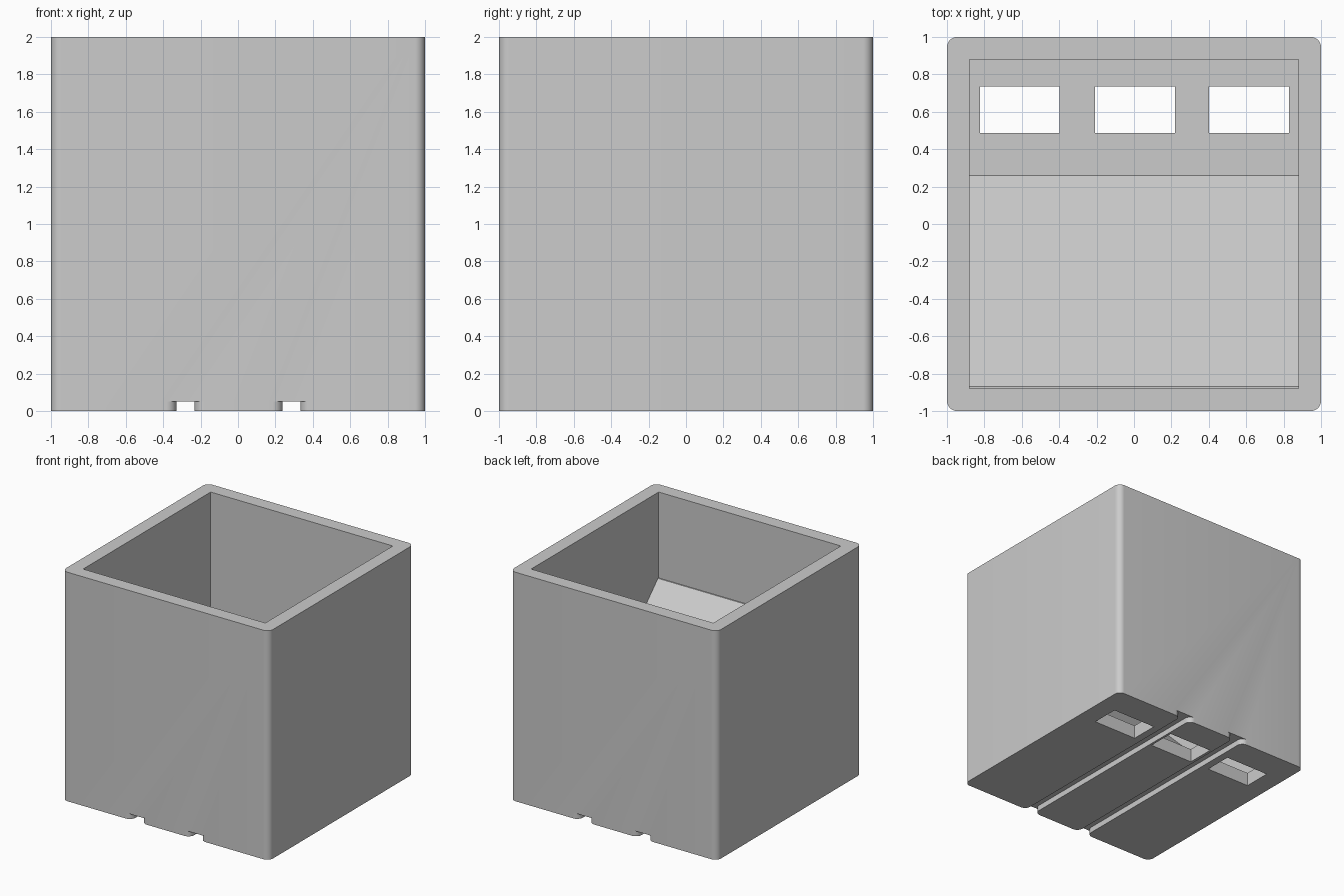
import bpy, bmesh, math
from mathutils import Vector

if "Cube" in bpy.data.objects:
    bpy.data.objects.remove(bpy.data.objects["Cube"], do_unlink=True)

WALL = 0.88      # inner half width
FLOOR = 0.12     # floor thickness
GROOVE = 0.05    # depth of the drainage channels
RADIUS = 0.055   # rounding of upright corners

grey = bpy.data.materials.new("plain grey")
grey.use_nodes = True
grey.diffuse_color = (0.6, 0.6, 0.6, 1)
grey.node_tree.nodes["Principled BSDF"].inputs["Base Color"].default_value = (0.6, 0.6, 0.6, 1)


def prism(name, outline, direction):
    """Extrude a closed outline of 3D points along a direction."""
    bm = bmesh.new()
    face = bm.faces.new([bm.verts.new(p) for p in outline])
    grown = bmesh.ops.extrude_face_region(bm, geom=[face])["geom"]
    moved = [v for v in grown if isinstance(v, bmesh.types.BMVert)]
    bmesh.ops.translate(bm, verts=moved, vec=Vector(direction))
    bmesh.ops.recalc_face_normals(bm, faces=bm.faces)
    mesh = bpy.data.meshes.new(name)
    bm.to_mesh(mesh)
    bm.free()
    mesh.materials.append(grey)
    obj = bpy.data.objects.new(name, mesh)
    bpy.context.collection.objects.link(obj)
    return obj


def arc(cx, cy, r, start, end, steps=10):
    angles = [math.radians(start + (end - start) * i / steps) for i in range(steps + 1)]
    return [(cx + r * math.cos(a), cy + r * math.sin(a)) for a in angles]


def cut(target, cutter):
    bpy.context.view_layer.objects.active = target
    mod = target.modifiers.new(cutter.name, 'BOOLEAN')
    mod.operation = 'DIFFERENCE'
    mod.solver = 'EXACT'
    mod.object = cutter
    bpy.ops.object.modifier_apply(modifier=mod.name)
    bpy.data.objects.remove(cutter, do_unlink=True)


# Outer block with rounded upright corners
c = 1 - RADIUS
block = []
for sx, sy, a in ((1, 1, 0), (-1, 1, 90), (-1, -1, 180), (1, -1, 270)):
    block += arc(sx * c, sy * c, RADIUS, a, a + 90)
planter = prism("planter_box", [(x, y, 0) for x, y in block], (0, 0, 2))

# Cavity: flat floor at the back, 45 degree ramp rising to the front wall
ramp_foot, ramp_top = 0.26, -0.87
side = [(WALL, 2.2), (WALL, FLOOR), (ramp_foot, FLOOR),
        (ramp_top, FLOOR + ramp_foot - ramp_top),
        (-WALL, FLOOR + ramp_foot - ramp_top), (-WALL, 2.2)]
cut(planter, prism("cavity_cutter", [(-WALL, y, z) for y, z in side], (2 * WALL, 0, 0)))

# Three drain slots through the floor
for x in (-0.61, 0.005, 0.615):
    corners = [(x - 0.213, 0.487), (x + 0.213, 0.487), (x + 0.213, 0.735), (x - 0.213, 0.735)]
    cut(planter, prism("slot_cutter", [(u, v, -0.1) for u, v in corners], (0, 0, 0.4)))

# Two channels under the base, flared at both ends
for x in (-0.281, 0.286):
    w = 0.048
    right = arc(x + w + RADIUS, -c, RADIUS, 270, 180) + arc(x + w + RADIUS, c, RADIUS, 180, 90)
    left = [(2 * x - u, v) for u, v in reversed(right)]
    ends = [(x + w + RADIUS, 1.1), (x - w - RADIUS, 1.1)]
    close = [(x - w - RADIUS, -1.1), (x + w + RADIUS, -1.1)]
    outline = right + ends + left + close
    cut(planter, prism("channel_cutter", [(u, v, -0.1) for u, v in outline], (0, 0, 0.1 + GROOVE)))

# Smooth the rounded corners, keep edges sharp
bpy.ops.object.select_all(action='DESELECT')
planter.select_set(True)
bpy.context.view_layer.objects.active = planter
bpy.ops.object.shade_smooth_by_angle(angle=math.radians(30))
